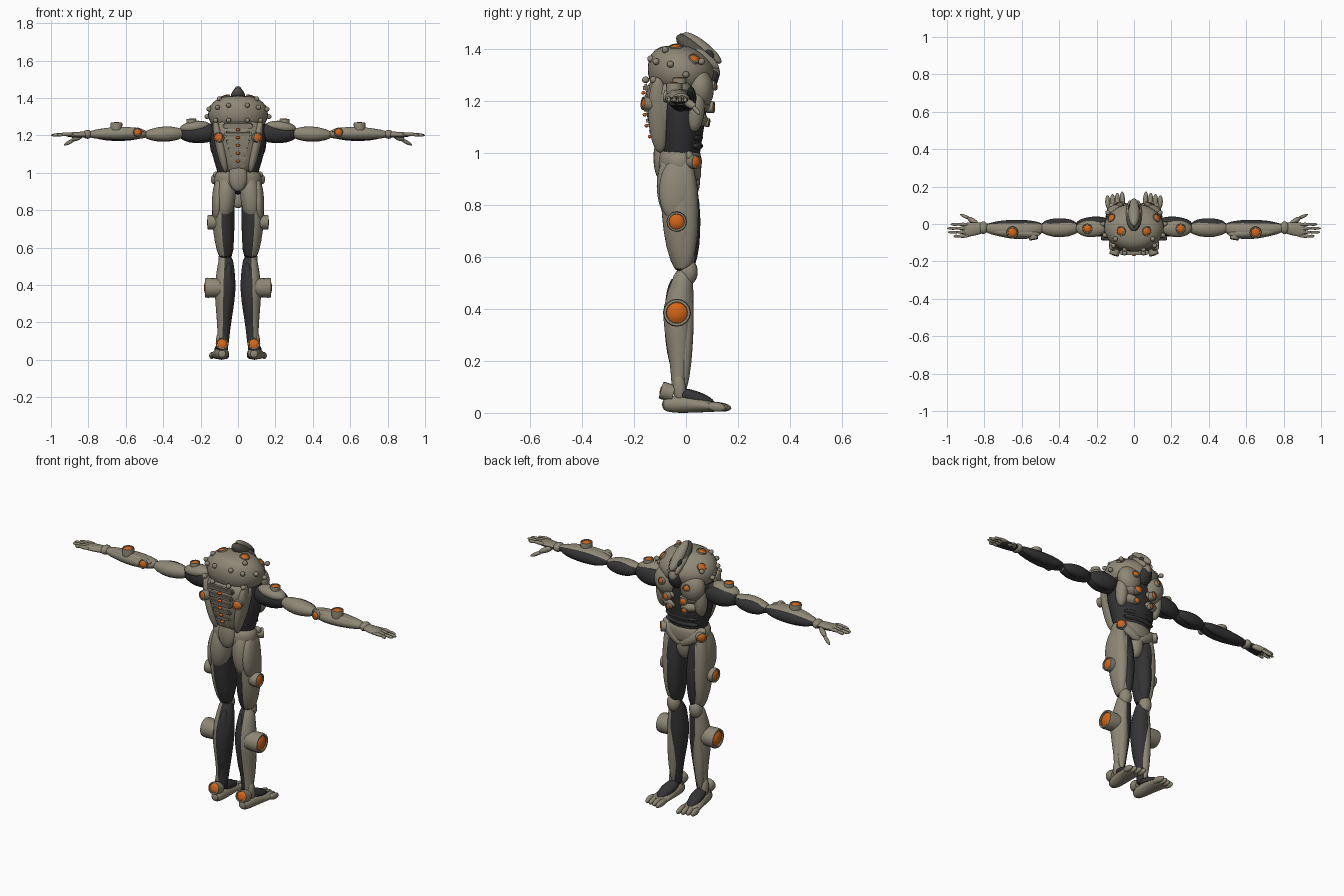
import bpy, bmesh, math
from mathutils import Vector, Matrix

cube = bpy.data.objects.get("Cube")
if cube:
    bpy.data.objects.remove(cube, do_unlink=True)


def material(name, rgb):
    m = bpy.data.materials.new(name)
    m.use_nodes = True
    m.diffuse_color = (*rgb, 1)
    node = next(n for n in m.node_tree.nodes if n.type == 'BSDF_PRINCIPLED')
    node.inputs["Base Color"].default_value = (*rgb, 1)
    node.inputs["Roughness"].default_value = .6
    return m


ARMOUR = material("stone grey armour", (.27, .245, .18))
MUSCLE = material("charcoal muscle", (.034, .034, .036))
GLOW = material("orange lamp", (.66, .13, .008))
SHADE = material("dark crown", (.09, .085, .065))


def finish(name, bm, mats, mirror=True, subdivide=0, angle=40):
    """Turn a bmesh into a smooth object, optionally mirrored in x."""
    bmesh.ops.recalc_face_normals(bm, faces=bm.faces)
    mesh = bpy.data.meshes.new(name)
    bm.to_mesh(mesh)
    bm.free()
    for m in mats:
        mesh.materials.append(m)
    ob = bpy.data.objects.new(name, mesh)
    bpy.context.collection.objects.link(ob)
    bpy.ops.object.select_all(action='DESELECT')
    ob.select_set(True)
    bpy.context.view_layer.objects.active = ob
    bpy.ops.object.shade_smooth_by_angle(angle=math.radians(angle))
    if subdivide:
        sub = ob.modifiers.new("Smooth", 'SUBSURF')
        sub.levels = sub.render_levels = subdivide
    if mirror:
        ob.modifiers.new("Mirror", 'MIRROR').use_mirror_merge = False
    return ob


def loft(name, axis, rings, mats, mirror=True, rule=None, sides=18):
    """Elliptical rings (t, centre u, centre v, radius u, radius v) along an axis."""
    bm = bmesh.new()
    loops = []
    for t, cu, cv, ru, rv in rings:
        loop = []
        for i in range(sides):
            a = math.tau * i / sides
            p = [cu + ru * math.cos(a), cv + rv * math.sin(a)]
            p.insert("xyz".index(axis), t)
            loop.append(bm.verts.new(p))
        loops.append(loop)
    for lo, hi in zip(loops, loops[1:]):
        for i in range(sides):
            j = (i + 1) % sides
            bm.faces.new((lo[i], lo[j], hi[j], hi[i]))
    bm.faces.new(loops[0])
    bm.faces.new(loops[-1])
    bmesh.ops.recalc_face_normals(bm, faces=bm.faces)
    bm.normal_update()
    if rule:
        for f in bm.faces:
            f.material_index = rule(f.normal)
    return finish(name, bm, mats, mirror, 1, 60)


def frame(centre, direction):
    w = Vector(direction).normalized()
    u = Vector((1, 0, 0)) if abs(w.x) < .8 else Vector((0, 1, 0))
    v = w.cross(u).normalized()
    u = v.cross(w)
    return Matrix.Translation(centre) @ Matrix((u, v, w)).transposed().to_4x4()


def blob(name, a, b, ru, rv, mat=ARMOUR, mirror=True):
    """Ellipsoid stretched between two points."""
    a, b = Vector(a), Vector(b)
    bm = bmesh.new()
    bmesh.ops.create_uvsphere(bm, u_segments=18, v_segments=12, radius=1)
    scale = Matrix.Diagonal((ru, rv, (b - a).length / 2, 1))
    bm.transform(frame((a + b) / 2, b - a) @ scale)
    return finish(name, bm, [mat], mirror, 0, 60)


def lamp(name, centre, direction, r, depth):
    """Faceted grey housing with an orange dome recessed in the rim."""
    profile = ((1.15, -depth), (1.22, -r * .3), (1.15, 0), (.95, 0),
               (.9, -r * .15), (.6, r * .05), (.3, r * .13))
    bm = bmesh.new()
    n = 16
    rows = [[bm.verts.new((k * r * math.cos(math.tau * i / n), k * r * math.sin(math.tau * i / n), h))
             for i in range(n)] for k, h in profile]
    for k, (lo, hi) in enumerate(zip(rows, rows[1:])):
        for i in range(n):
            j = (i + 1) % n
            bm.faces.new((lo[i], lo[j], hi[j], hi[i])).material_index = int(k > 3)
    bm.faces.new(rows[0])
    bm.faces.new(rows[-1]).material_index = 1
    bm.transform(frame(centre, direction))
    return finish(name, bm, [ARMOUR, GLOW])


def slab(name, centre, size, tilt=0):
    bm = bmesh.new()
    bmesh.ops.create_cube(bm, size=1)
    bm.transform(Matrix.Translation(centre) @ Matrix.Rotation(tilt, 4, 'X') @ Matrix.Diagonal((*size, 1)))
    bmesh.ops.bevel(bm, geom=bm.edges[:], offset=min(size) * .3, segments=2, affect='EDGES')
    return finish(name, bm, [ARMOUR], False)


# Torso: dark core, back shell, rounded shoulder hump
loft("torso_core", 'z', [(.88, 0, -.02, .08, .06), (1, 0, -.02, .11, .075), (1.06, 0, -.02, .13, .085),
     (1.15, 0, -.02, .155, .1), (1.25, 0, -.02, .155, .11), (1.32, 0, -.01, .12, .1)], [MUSCLE], False)
loft("back_shell", 'z', [(.99, 0, -.06, .06, .05), (1.04, 0, -.07, .09, .06), (1.15, 0, -.08, .125, .075),
     (1.22, 0, -.08, .14, .08), (1.29, 0, -.07, .14, .08)], [ARMOUR], False)
loft("shoulder_hump", 'z', [(1.23, 0, -.02, .13, .1), (1.28, 0, -.018, .16, .128), (1.33, 0, -.018, .168, .135),
     (1.38, 0, -.035, .14, .105), (1.415, 0, -.04, .08, .06)], [ARMOUR], False)
loft("waist_belt", 'z', [(.9, 0, -.025, .1, .075), (.93, 0, -.025, .128, .086), (.98, 0, -.025, .13, .088),
     (1.02, 0, -.025, .115, .08)], [ARMOUR], False)
blob("belt_buckle", (0, -.1, 1.06), (0, -.1, .9), .05, .025, mirror=False)

# Ridged spine with little lamps between the slats
for i in range(6):
    z = 1.25 - .042 * i
    y = -.153 + .0002 * (i + 1) ** 3
    slab(f"spine_slat_{i}", (0, y, z), (.16 - .017 * i, .026, .03), .15)
    if i < 5:
        blob(f"spine_lamp_{i}", (0, y - .011, z - .027), (0, y - .011, z - .013), .012, .008, GLOW, False)
blob("back_side_plate", (.125, -.11, 1.29), (.065, -.1, 1.0), .026, .04)

# Chest plates, ribs and abdomen
blob("chest_plate", (.1, .05, 1.32), (.06, .06, 1.17), .07, .052)
blob("upper_rib", (.01, .07, 1.18), (.14, .02, 1.19), .045, .034)
blob("lower_rib", (.01, .06, 1.12), (.12, .02, 1.14), .042, .03)
blob("flank_plate", (.12, .045, 1.25), (.115, .03, 1.08), .035, .035)
for i in range(3):
    blob(f"abdomen_band_{i}", (-.1, .035, 1.09 - .032 * i), (.1, .035, 1.09 - .032 * i), .03, .018, MUSCLE, False)
blob("front_hip_plate", (.13, .01, 1.0), (-.01, .045, .9), .035, .025)
blob("crotch_plate", (0, .035, .94), (0, .01, .81), .038, .03, mirror=False)

# Studs and pegs over the hump
for i, (x, y, z) in enumerate(((.05, -.135, 1.36), (.11, -.115, 1.35), (.155, -.06, 1.34), (.05, -.155, 1.28),
                              (.12, -.125, 1.28), (.165, 0, 1.3), (.1, -.08, 1.395), (.14, .06, 1.35))):
    out = Vector((x, y, z - 1.28)).normalized() * .014
    blob(f"hump_stud_{i}", Vector((x, y, z)) - out, Vector((x, y, z)) + out, .013, .013)

# Head: long mask leaning forward, dark crown, jaw, neck
blob("neck", (0, 0, 1.27), (0, .09, 1.38), .045, .04, MUSCLE, False)
blob("throat", (0, .07, 1.23), (0, .115, 1.33), .04, .03, MUSCLE, False)
blob("head_crown", (0, -.035, 1.45), (0, .12, 1.32), .042, .036, SHADE, False)
blob("face_mask", (0, -.01, 1.46), (0, .135, 1.345), .03, .026, mirror=False)
blob("jaw", (0, .07, 1.37), (0, .125, 1.29), .03, .024, mirror=False)
blob("cheek_plate", (.03, .015, 1.41), (.022, .125, 1.325), .016, .02)
blob("eye_socket", (.024, .075, 1.395), (.022, .105, 1.365), .01, .014, MUSCLE)
blob("crest", (0, -.025, 1.455), (0, .07, 1.415), .01, .014, SHADE, False)


# Arms: armour faces back and up, muscle faces forward and down
def arm_rule(n):
    return int(n.y * .8 - n.z * .6 > .15)


skin = [ARMOUR, MUSCLE]
loft("shoulder", 'x', [(.12, -.02, 1.215, .04, .05), (.2, -.02, 1.215, .052, .06), (.26, -.02, 1.213, .047, .055),
     (.32, -.015, 1.21, .024, .028)], [MUSCLE])
blob("shoulder_pad", (.15, -.025, 1.255), (.31, -.025, 1.235), .046, .032)
blob("shoulder_muscle", (.13, .015, 1.21), (.31, .0, 1.21), .032, .05, MUSCLE)
loft("upper_arm", 'x', [(.28, -.02, 1.21, .02, .022), (.35, -.025, 1.208, .046, .042), (.43, -.025, 1.205, .05, .043),
     (.51, -.02, 1.203, .025, .018)], skin, rule=arm_rule)
blob("biceps", (.31, .002, 1.205), (.49, .0, 1.2), .03, .036, MUSCLE)
loft("forearm", 'x', [(.48, -.02, 1.205, .024, .018), (.53, -.03, 1.21, .046, .03), (.62, -.035, 1.21, .052, .039),
     (.72, -.028, 1.208, .04, .031), (.81, -.02, 1.205, .024, .018)], skin, rule=arm_rule)
blob("forearm_ridge", (.5, -.055, 1.225), (.76, -.04, 1.22), .024, .022)
blob("forearm_muscle", (.5, .0, 1.2), (.78, -.005, 1.2), .025, .03, MUSCLE)

# Hands
loft("palm", 'x', [(.79, -.02, 1.205, .025, .018), (.84, -.025, 1.203, .036, .017),
     (.9, -.032, 1.203, .04, .013), (.92, -.034, 1.203, .035, .01)], skin, rule=arm_rule)
blob("wrist_cuff", (.78, -.02, 1.206), (.83, -.02, 1.205), .034, .024)
for i in range(4):
    y = -.002 - .021 * i
    tip = (.98, 1.0, .995, .965)[i]
    blob(f"finger_{i}_base", (.88, y, 1.207), (.95, y, 1.206), .009, .01)
    blob(f"finger_{i}_tip", (.935, y, 1.205), (tip, y, 1.2), .008, .009)
blob("thumb_base", (.83, -.005, 1.2), (.89, .035, 1.175), .014, .016)
blob("thumb_tip", (.87, .025, 1.18), (.93, .052, 1.148), .009, .01)


# Legs: armour outside, muscle inside
def leg_rule(n):
    return int(n.x < .05)


loft("thigh", 'z', [(.53, .065, -.008, .038, .036), (.64, .074, -.02, .054, .06), (.75, .08, -.024, .062, .07),
     (.85, .078, -.025, .06, .075), (.95, .07, -.03, .05, .07)], skin, rule=leg_rule)
blob("front_thigh_muscle", (.06, .0, .95), (.06, .01, .54), .042, .05, MUSCLE)
blob("inner_thigh_muscle", (.04, -.03, .9), (.055, -.02, .56), .028, .045, MUSCLE)
blob("outer_thigh_plate", (.1, -.005, 1.0), (.09, .0, .55), .04, .05)
blob("buttock_plate", (.055, -.055, 1.0), (.08, -.05, .74), .055, .06)
blob("hip_plate", (.1, -.03, .98), (.115, -.045, .74), .032, .066)
blob("knee_pad", (.07, .012, .59), (.068, .006, .49), .036, .036)
loft("calf", 'z', [(.06, .08, -.03, .03, .026), (.12, .078, -.028, .032, .028), (.2, .074, -.025, .038, .038),
     (.32, .07, -.03, .054, .056), (.41, .068, -.03, .058, .062), (.5, .065, -.015, .045, .042),
     (.56, .065, -.005, .036, .034)], skin, rule=leg_rule)
blob("shin_plate", (.078, .008, .53), (.082, -.008, .08), .03, .028)
blob("calf_muscle", (.05, -.045, .52), (.07, -.03, .14), .034, .045, MUSCLE)
blob("ankle_plate", (.1, -.03, .15), (.1, -.02, .04), .018, .024)

# Feet and toes
loft("foot", 'y', [(-.095, .085, .032, .022, .022), (-.05, .085, .034, .036, .036), (.02, .09, .034, .042, .034),
     (.09, .098, .025, .052, .022), (.13, .1, .02, .045, .016)], [ARMOUR])
blob("instep_muscle", (.08, -.05, .085), (.097, .11, .035), .036, .026, MUSCLE)
for i in range(4):
    x = .06 + .026 * i
    blob(f"toe_{i}", (x, .08, .028), (x + .004, .174 - .007 * i, .018), .014, .018)

# Round lamps: name, centre, facing, radius, housing depth
for name, at, facing, r, depth in (
        ("back_lamp", (.108, -.166, 1.19), (.35, -1, .1), .022, .04),
        ("hump_top_lamp", (.072, -.04, 1.412), (.3, -.1, 1), .022, .03),
        ("collar_lamp", (.125, .035, 1.365), (.6, .4, .7), .02, .03),
        ("chest_lamp", (.08, .115, 1.26), (.3, 1, .2), .016, .03),
        ("upper_rib_lamp", (.055, .108, 1.175), (.2, 1, 0), .019, .03),
        ("lower_rib_lamp", (.05, .09, 1.115), (.2, 1, -.1), .014, .03),
        ("hip_lamp", (.128, .042, .965), (.8, .7, 0), .023, .035),
        ("shoulder_lamp", (.25, -.025, 1.288), (.05, 0, 1), .022, .03),
        ("forearm_lamp", (.65, -.045, 1.268), (0, 0, 1), .026, .04),
        ("elbow_lamp", (.535, -.083, 1.218), (-.2, -1, .1), .02, .03),
        ("thigh_lamp", (.162, -.036, .735), (1, 0, 0), .032, .05),
        ("calf_thruster", (.176, -.035, .385), (1, 0, 0), .044, .08),
        ("heel_thruster", (.085, -.096, .088), (0, -1, .3), .028, .05)):
    lamp(name, at, facing, r, depth)
